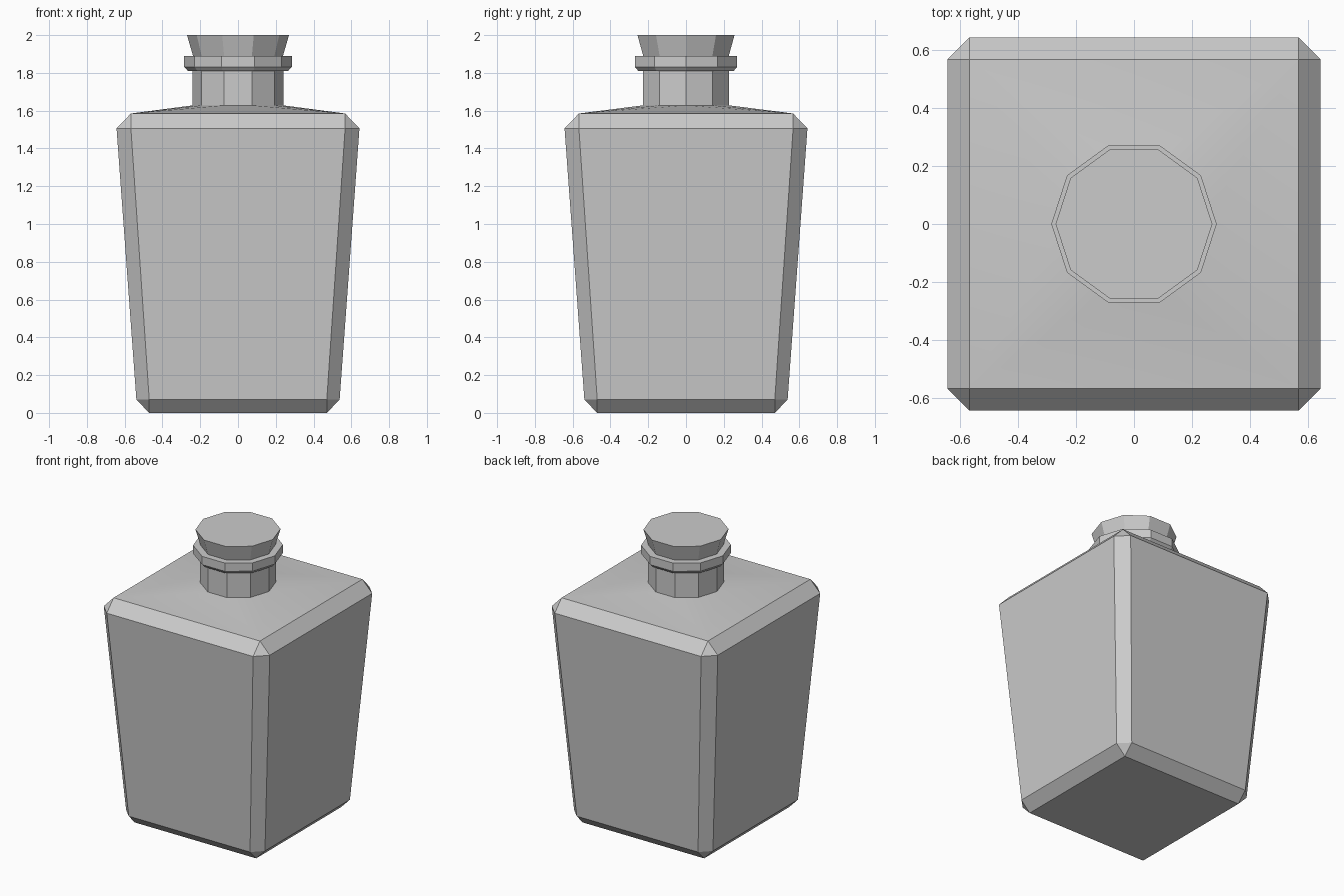
import bpy, bmesh
from math import cos, sin, tau, radians

if "Cube" in bpy.data.objects:
    bpy.data.objects.remove(bpy.data.objects["Cube"])

SIDES = 10


def ring(r, z):
    return [(r * cos(tau * i / SIDES), r * sin(tau * i / SIDES), z) for i in range(SIDES)]


def corner_points(a, b, z):
    """Four mirrored copies of (a, b) and (b, a): a square with cut corners."""
    return [(sx * p, sy * q, z) for p, q in {(a, b), (b, a)}
            for sx in (-1, 1) for sy in (-1, 1)]


def finish(bm, name):
    bmesh.ops.recalc_face_normals(bm, faces=bm.faces)
    mesh = bpy.data.meshes.new(name)
    bm.to_mesh(mesh)
    bm.free()
    obj = bpy.data.objects.new(name, mesh)
    bpy.context.collection.objects.link(obj)
    bpy.ops.object.select_all(action='DESELECT')
    obj.select_set(True)
    bpy.context.view_layer.objects.active = obj
    bpy.ops.object.shade_smooth_by_angle(angle=radians(20))
    return obj


def lathe(name, profile, cap_bottom=False, cap_top=False):
    """Ten-sided turned part from (radius, z) pairs."""
    bm = bmesh.new()
    rows = [[bm.verts.new(p) for p in ring(r, z)] for r, z in profile]
    for lo, hi in zip(rows, rows[1:]):
        for i in range(SIDES):
            j = (i + 1) % SIDES
            bm.faces.new((lo[i], lo[j], hi[j], hi[i]))
    if cap_bottom:
        bm.faces.new(rows[0][::-1])
    if cap_top:
        bm.faces.new(rows[-1])
    return finish(bm, name)


# Tapered square body with chamfered edges and a low shoulder up to the neck
bm = bmesh.new()
points = (corner_points(0.47, 0.47, 0) + corner_points(0.47, 0.538, 0.07)
          + corner_points(0.567, 0.643, 1.506) + corner_points(0.567, 0.567, 1.585)
          + ring(0.24, 1.628))
for p in points:
    bm.verts.new(p)
bmesh.ops.convex_hull(bm, input=bm.verts)
bmesh.ops.dissolve_limit(bm, angle_limit=radians(0.5), verts=bm.verts, edges=bm.edges)
# Open the body where the neck joins
mouth = [f for f in bm.faces if all(v.co.z > 1.62 for v in f.verts)]
bmesh.ops.delete(bm, geom=mouth, context='FACES_ONLY')
finish(bm, "bottle_body")

# Neck with a projecting rim
lathe("bottle_neck", [(0.24, 1.628), (0.24, 1.81), (0.265, 1.81), (0.285, 1.832),
                      (0.285, 1.89), (0.238, 1.89)])

# Flared stopper
lathe("stopper", [(0.238, 1.89), (0.27, 2.0)], cap_top=True)
